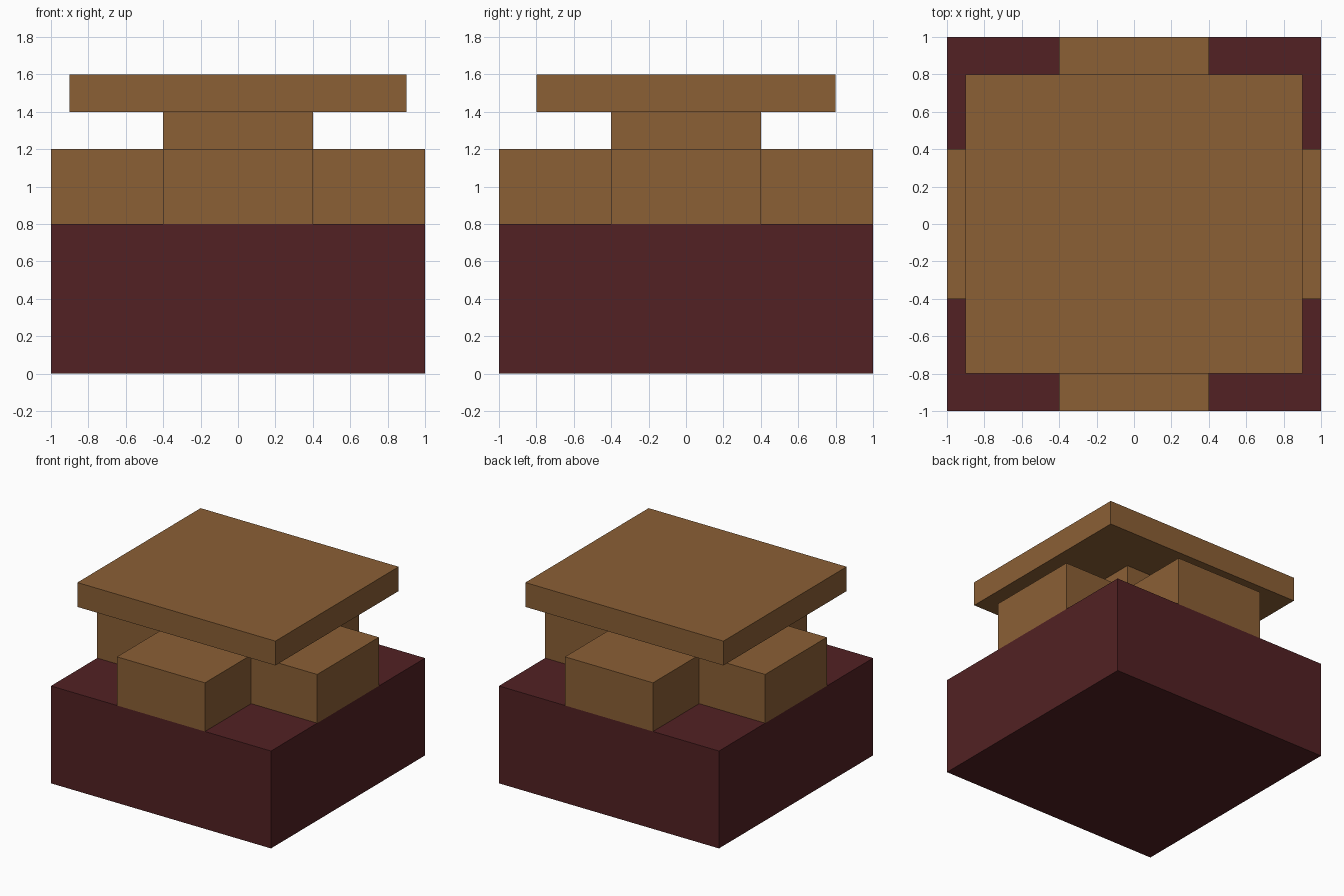
import bpy

if "Cube" in bpy.data.objects:
    bpy.data.objects.remove(bpy.data.objects["Cube"])


def material(name, rgb):
    m = bpy.data.materials.new(name)
    m.diffuse_color = (*rgb, 1.0)
    m.use_nodes = True
    m.node_tree.nodes["Principled BSDF"].inputs["Base Color"].default_value = m.diffuse_color
    return m


def box(name, lo, hi, mat):
    """Axis-aligned box between two opposite corners."""
    centre = [(a + b) / 2 for a, b in zip(lo, hi)]
    bpy.ops.mesh.primitive_cube_add(size=1, location=centre)
    ob = bpy.context.object
    ob.name = name
    ob.scale = [b - a for a, b in zip(lo, hi)]
    bpy.ops.object.transform_apply(location=False, rotation=False, scale=True)
    ob.data.materials.append(mat)
    return ob


brown = material("wood brown", (0.258, 0.115, 0.036))
maroon = material("dark maroon", (0.084, 0.0152, 0.0168))

# Heavy square base
box("base", (-1, -1, 0), (1, 1, 0.8), maroon)

# Central column carrying the top slab
box("column", (-0.4, -0.4, 0.8), (0.4, 0.4, 1.4), brown)

# Four arms forming a cross on the base
for side, s in (("right", 1), ("left", -1)):
    x0, x1 = sorted((0.4 * s, s))
    box(side + "_arm", (x0, -0.4, 0.8), (x1, 0.4, 1.2), brown)
for side, s in (("back", 1), ("front", -1)):
    y0, y1 = sorted((0.4 * s, s))
    box(side + "_arm", (-0.4, y0, 0.8), (0.4, y1, 1.2), brown)

# Top slab, slightly wider than deep
box("top_slab", (-0.9, -0.8, 1.4), (0.9, 0.8, 1.6), brown)
